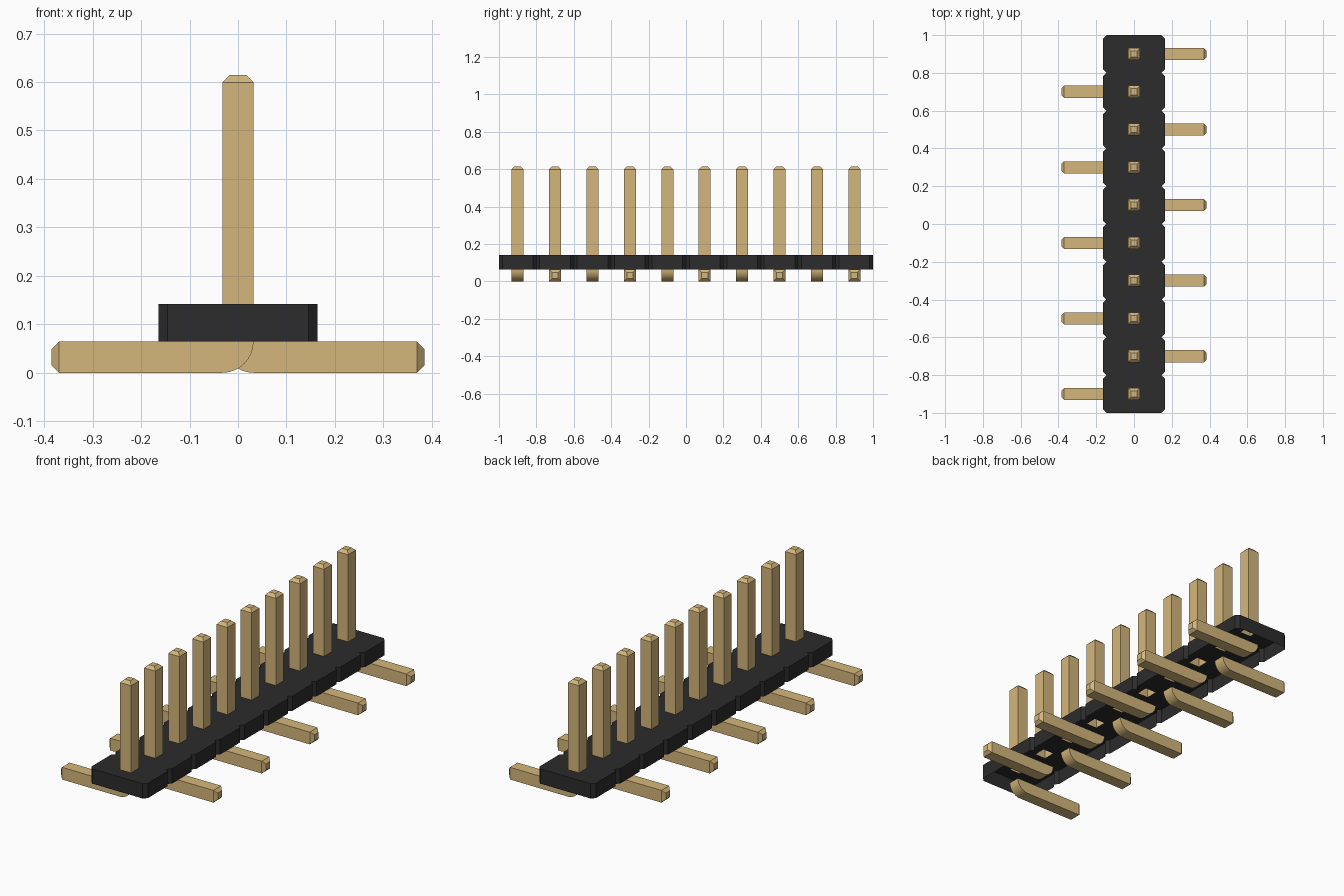
import bpy, bmesh, math

cube = bpy.data.objects.get("Cube")
if cube:
    bpy.data.objects.remove(cube, do_unlink=True)

COUNT, PITCH = 10, 0.2
H = 0.032                      # half thickness of a pin
LEG_TOP, BODY_TOP = 0.064, 0.142
PIN_TOP, REACH = 0.615, 0.385
TIP, TIP_H = 0.0155, 0.0165    # taper length and half width of the blunt tip


def material(name, rgb):
    m = bpy.data.materials.new(name)
    m.use_nodes = True
    m.diffuse_color = (*rgb, 1)
    m.node_tree.nodes["Principled BSDF"].inputs["Base Color"].default_value = (*rgb, 1)
    return m


def make_mesh(bm, name, mat):
    me = bpy.data.meshes.new(name)
    bm.to_mesh(me)
    bm.free()
    me.materials.append(mat)
    return me


def add_object(name, me, y=0.0, turn=0.0):
    ob = bpy.data.objects.new(name, me)
    ob.location.y = y
    ob.rotation_euler.z = turn
    bpy.context.collection.objects.link(ob)
    return ob


black = material("black plastic", (0.026, 0.025, 0.025))
gold = material("gold metal", (0.66, 0.47, 0.20))
rows = [(i - (COUNT - 1) / 2) * PITCH for i in range(COUNT)]

# Housing: a row of chamfered segments, open below, with square pin holes
bm = bmesh.new()
W, D, C = 0.164, PITCH / 2, 0.018
outline = [(-W + C, -D), (W - C, -D), (W, -D + C), (W, D - C),
           (W - C, D), (-W + C, D), (-W, D - C), (-W, -D + C)]
hole = [(-H, -H), (H, -H), (H, H), (-H, H)]
for i, y in enumerate(rows):
    top = [bm.verts.new((px, y + py, BODY_TOP)) for px, py in outline]
    low = [bm.verts.new((px, y + py, LEG_TOP)) for px, py in outline]
    rim = [bm.verts.new((px, y + py, BODY_TOP)) for px, py in hole]
    for k in range(4):
        n = (k + 1) % 4
        bm.faces.new((top[2 * k], top[2 * k + 1], rim[n], rim[k]))
        bm.faces.new((top[2 * k + 1], top[(2 * k + 2) % 8], rim[n]))
    for k in range(8):
        if (k == 0 and i > 0) or (k == 4 and i < COUNT - 1):
            continue           # neighbouring segments are joined
        n = (k + 1) % 8
        bm.faces.new((low[k], low[n], top[n], top[k]))
bmesh.ops.remove_doubles(bm, verts=bm.verts[:], dist=1e-5)
add_object("housing", make_mesh(bm, "housing", black))

# Post: square shaft with a blunt tapered tip
bm = bmesh.new()
rings = []
for z, h in ((BODY_TOP, H), (PIN_TOP - TIP, H), (PIN_TOP, TIP_H)):
    rings.append([bm.verts.new((sx * h, sy * h, z))
                  for sx, sy in ((-1, -1), (1, -1), (1, 1), (-1, 1))])
for a, b in zip(rings, rings[1:]):
    for k in range(4):
        n = (k + 1) % 4
        bm.faces.new((a[k], a[n], b[n], b[k]))
bm.faces.new(rings[-1])
post_mesh = make_mesh(bm, "post", gold)

# Leg: side profile with a rounded elbow about its inner corner, plus a tapered tip
bm = bmesh.new()
STEPS = 8
profile = []
for s in range(STEPS + 1):
    a = math.pi + s * math.pi / 2 / STEPS
    profile.append((H + 2 * H * math.cos(a), LEG_TOP + LEG_TOP * math.sin(a)))
profile += [(REACH - TIP, 0), (REACH - TIP, LEG_TOP), (H, LEG_TOP)]
front = [bm.verts.new((x, -H, z)) for x, z in profile]
back = [bm.verts.new((x, H, z)) for x, z in profile]
bm.faces.new(front)
bm.faces.new(back[::-1])
end = STEPS + 1                # index of the lower corner where the tip starts
for k in range(len(profile) - 1):
    if k != end:
        bm.faces.new((front[k], back[k], back[k + 1], front[k + 1]))
base = [front[end], back[end], back[end + 1], front[end + 1]]
tip = [bm.verts.new((REACH, sy * TIP_H, LEG_TOP / 2 + sz * TIP_H))
       for sy, sz in ((-1, -1), (1, -1), (1, 1), (-1, 1))]
for k in range(4):
    n = (k + 1) % 4
    bm.faces.new((base[k], base[n], tip[n], tip[k]))
bm.faces.new(tip)
leg_mesh = make_mesh(bm, "leg", gold)

# Repeat the pins, with legs pointing to alternating sides
bpy.ops.object.select_all(action='DESELECT')
legs = []
for i, y in enumerate(rows):
    add_object(f"post_{i + 1}", post_mesh, y)
    legs.append(add_object(f"leg_{i + 1}", leg_mesh, y, math.pi if i % 2 == 0 else 0))

# Smooth only the elbow curves
legs[0].select_set(True)
bpy.context.view_layer.objects.active = legs[0]
bpy.ops.object.shade_smooth_by_angle(angle=math.radians(30))
legs[0].select_set(False)
